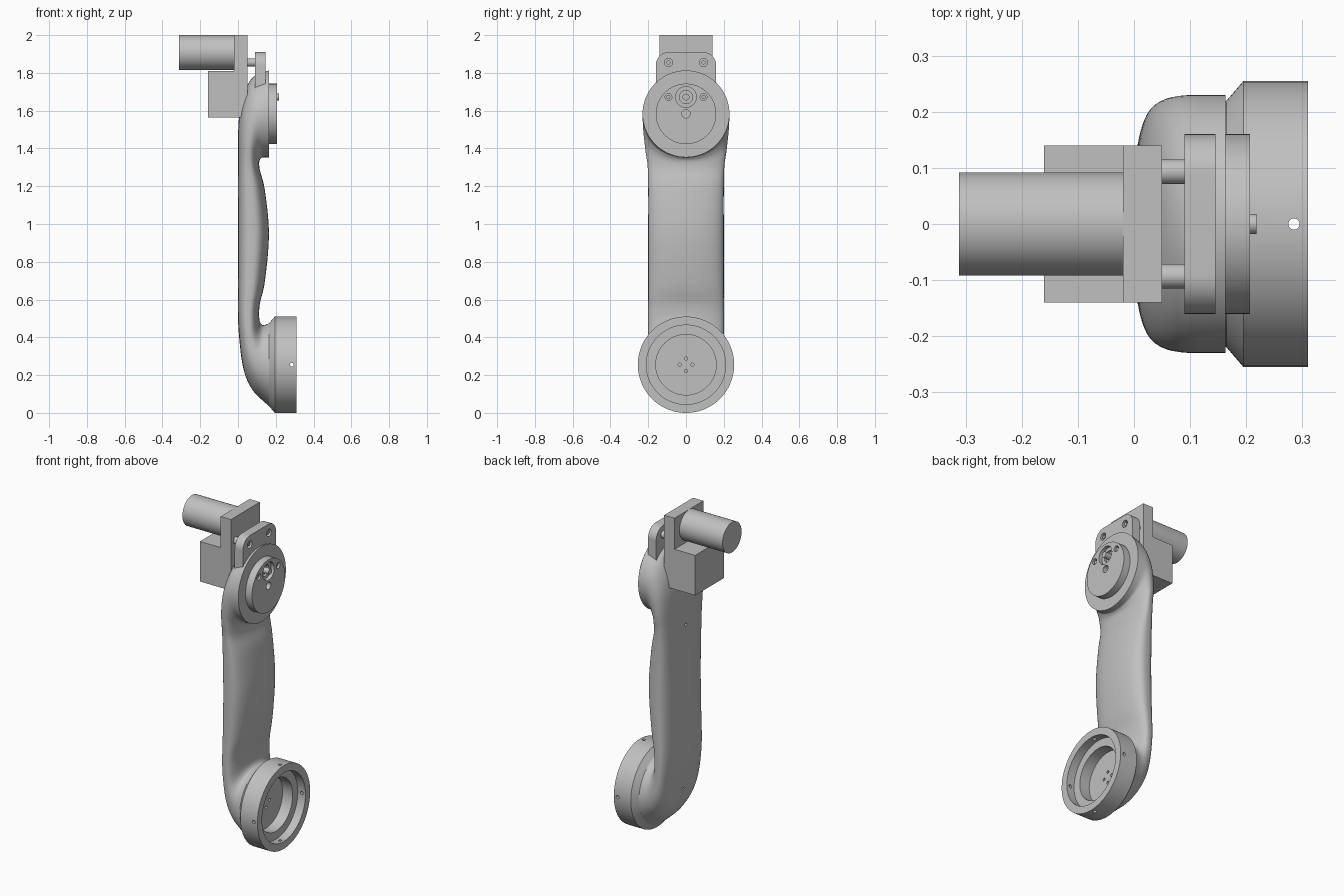
import bpy, bmesh, math
from mathutils import Vector

old = bpy.data.objects.get("Cube")
if old:
    bpy.data.objects.remove(old)

grey = bpy.data.materials.new("plain_grey")
grey.use_nodes = True
COLOUR = (0.53, 0.53, 0.53, 1)
grey.diffuse_color = COLOUR
grey.node_tree.nodes["Principled BSDF"].inputs["Base Color"].default_value = COLOUR


def shade(mesh):
    mesh.shade_smooth()
    mesh.set_sharp_from_angle(angle=math.radians(32))


def loft(name, rings):
    """Skin a list of equal rings and cap both ends."""
    bm = bmesh.new()
    loops = [[bm.verts.new(p) for p in ring] for ring in rings]
    count = len(loops[0])
    for a, b in zip(loops, loops[1:]):
        for i in range(count):
            j = (i + 1) % count
            bm.faces.new((a[i], a[j], b[j], b[i]))
    bm.faces.new(loops[0])
    bm.faces.new(loops[-1])
    bmesh.ops.recalc_face_normals(bm, faces=bm.faces)
    mesh = bpy.data.meshes.new(name)
    bm.to_mesh(mesh)
    bm.free()
    mesh.materials.append(grey)
    shade(mesh)
    obj = bpy.data.objects.new(name, mesh)
    bpy.context.collection.objects.link(obj)
    return obj


def lathe(name, profile, y=0, z=0, sides=64):
    """Turn (x, radius) points about an axis parallel to x."""
    turns = [2 * math.pi * i / sides for i in range(sides)]
    return loft(name, [[(x, y + r * math.cos(t), z + r * math.sin(t)) for t in turns]
                       for x, r in profile])


def rod(name, x0, x1, r, y=0, z=0, sides=32):
    return lathe(name, [(x0, r), (x1, r)], y, z, sides)


def box(name, x0, x1, half, z0, z1):
    corners = [(-half, z0), (half, z0), (half, z1), (-half, z1)]
    return loft(name, [[(x, y, z) for y, z in corners] for x in (x0, x1)])


def cut(obj, cutters):
    """Subtract the cutters, then discard them."""
    for c in cutters:
        mod = obj.modifiers.new("cut", "BOOLEAN")
        mod.operation = "DIFFERENCE"
        mod.object = c
    bpy.context.view_layer.update()
    graph = bpy.context.evaluated_depsgraph_get()
    mesh = bpy.data.meshes.new_from_object(obj.evaluated_get(graph))
    obj.modifiers.clear()
    obj.data = mesh
    shade(mesh)
    for c in cutters:
        bpy.data.objects.remove(c)


def power(v, n):
    return math.copysign(abs(v) ** (2 / n), v)


def section(row, sides=72):
    """Rounded cross-section between an outer and an inner profile point."""
    ox, oz, ix, iz, width, n = row
    outer, inner = Vector((ox, 0, oz)), Vector((ix, 0, iz))
    mid, arm = (outer + inner) / 2, (outer - inner) / 2
    ring = []
    for i in range(sides):
        t = 2 * math.pi * i / sides
        c, s = math.cos(t), math.sin(t)
        e = n if c > 0 else 2 + (n - 2) * 0.3
        ring.append(mid + arm * power(c, e) + Vector((0, width * power(s, e), 0)))
    return ring


def smooth_rows(rows, steps=4):
    """Catmull-Rom interpolation between the key rows."""
    out = []
    padded = [rows[0]] + rows + [rows[-1]]
    for a, b, c, d in zip(padded, padded[1:], padded[2:], padded[3:]):
        for k in range(steps):
            t = k / steps
            out.append([q + t * ((r - p) + t * ((2 * p - 5 * q + 4 * r - s)
                        + t * (3 * (q - r) + s - p))) / 2
                        for p, q, r, s in zip(a, b, c, d)])
    return out + [rows[-1]]


LOW, HIGH = 0.255, 1.583      # heights of the two joint axes
SHAFT, EAR = 1.672, 1.855     # heights of the drive shaft and flange screws

# Curved arm: outer x, z, inner x, z, half width, squareness
arm_rows = [
    (.165, .035, .165, .475, .22, 2),
    (.12, .075, .14, .465, .21, 2.1),
    (.085, .11, .125, .468, .206, 2.2),
    (.05, .17, .115, .485, .203, 2.4),
    (.025, .25, .112, .51, .2, 2.7),
    (.01, .36, .112, .54, .2, 3),
    (0, .5, .118, .59, .2, 3.2),
    (0, .7, .143, .7, .2, 3.2),
    (0, .95, .164, .95, .2, 3.2),
    (0, 1.18, .142, 1.18, .2, 3.2),
    (0, 1.33, .117, 1.28, .203, 3),
    (0, 1.45, .112, 1.32, .214, 2.8),
    (.005, 1.56, .115, 1.338, .221, 2.5),
    (.02, 1.65, .12, 1.346, .226, 2.3),
    (.05, 1.735, .126, 1.352, .229, 2.1),
    (.09, 1.785, .135, 1.353, .23, 2),
    (.163, 1.813, .163, 1.353, .23, 2),
]
arm = loft("curved_arm", [section(r) for r in smooth_rows(arm_rows)])
cut(arm, [rod("hole", -.1, .05, .009, z=z) for z in (.28, 1.29)])

# Lower joint cup with a stepped recess
cup = lathe("joint_cup", [(.165, .22), (.195, .255), (.31, .255), (.31, .21),
                          (.258, .21), (.258, .16), (.19, .16)], z=LOW, sides=96)
drills = []
for turn in ((math.pi / 2, 0, 0), (0, 0, math.pi / 2)):
    # Cross drilling through the rim
    drill = rod("drill", -.4, .4, .01, sides=24)
    drill.rotation_euler = (0, turn[0], turn[2])
    drill.location = (.285, 0, LOW)
    drills.append(drill)
for k in range(4):
    a = k * math.pi / 2
    drills.append(rod("drill", .172, .23, .009, .033 * math.cos(a),
                      LOW + .033 * math.sin(a), 24))
cut(cup, drills)

# Upper joint hub with shaft pocket, screw pockets and centre hole
hub = rod("joint_hub", .15, .207, .16, z=HIGH, sides=96)
pockets = [rod("pocket", .185, .3, .055, z=SHAFT),
           rod("pocket", .17, .3, .035, z=SHAFT),
           rod("pocket", .172, .3, .022, z=HIGH)]
pockets += [rod("pocket", .18, .3, .018, y, SHAFT) for y in (-.093, .093)]
cut(hub, pockets)
rod("drive_shaft", .05, .218, .018, z=SHAFT)
for side, y in (("right", -.093), ("left", .093)):
    rod("hub_screw_" + side, .16, .2, .01, y, SHAFT, 24)

# Mounting flange with rounded ears
ARC, HALF, TOP = .07, .16, 1.91
outline = [(-HALF, HIGH), (HALF, HIGH)]
for sign, start in ((1, 0), (-1, math.pi / 2)):
    for k in range(13):
        t = start + k * math.pi / 24
        outline.append((sign * (HALF - ARC) + ARC * math.cos(t),
                        TOP - ARC + ARC * math.sin(t)))
flange = loft("mounting_flange", [[(x, y, z) for y, z in outline] for x in (.09, .145)])
cut(flange, [rod("hole", .11, .2, .022, y, EAR) for y in (-.093, .093)])
for side, y in (("right", -.093), ("left", .093)):
    rod("standoff_" + side, .03, .1, .022, y, EAR)
    rod("flange_screw_" + side, .09, .14, .011, y, EAR, 24)

# Drive unit on the back
box("motor_plate", -.02, .05, .14, 1.565, 2)
box("gearbox", -.16, -.02, .14, 1.565, 1.81)
rod("motor", -.312, -.02, .092, z=1.908, sides=64)
